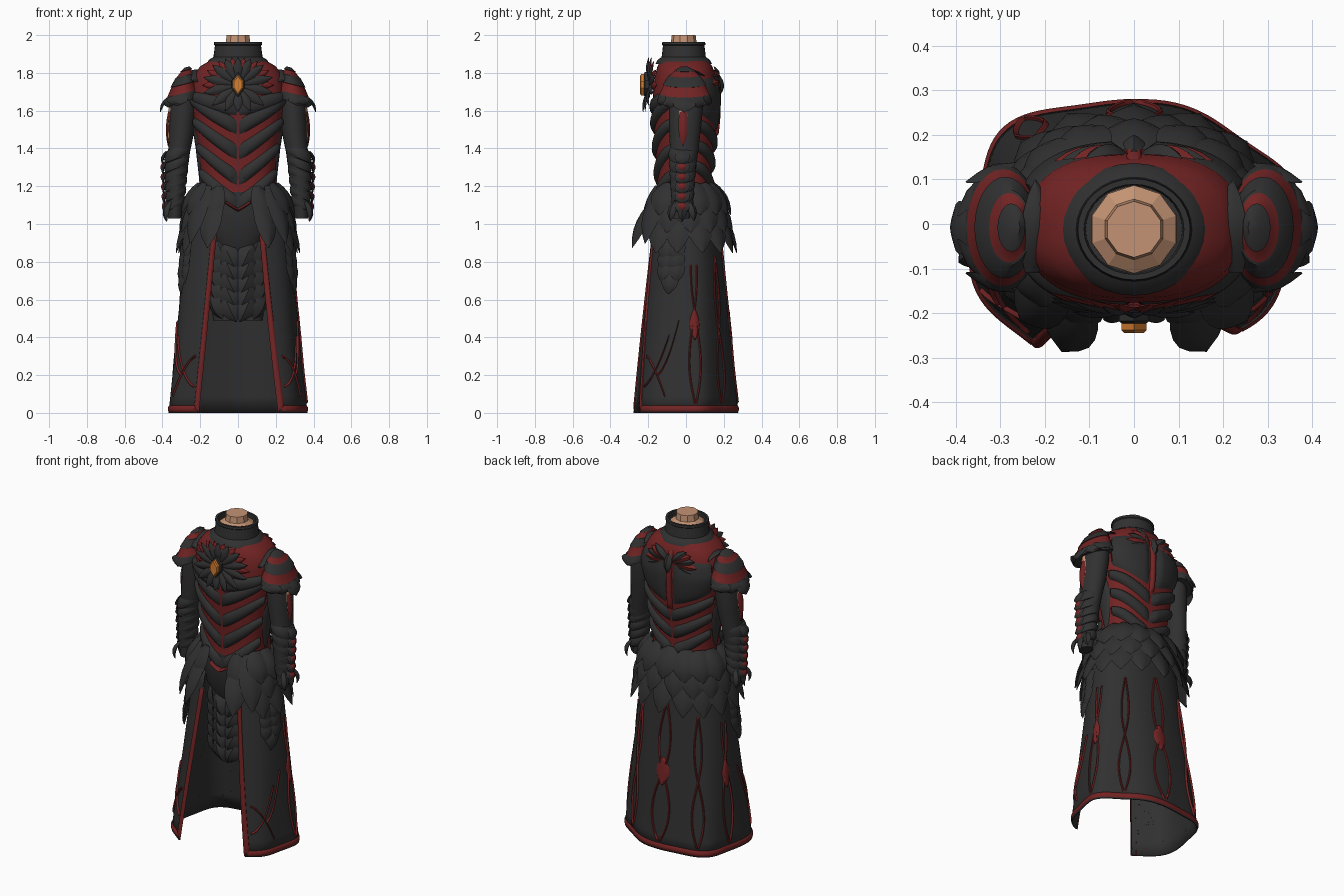
import bpy, bmesh
from math import sin, cos, pi, sqrt
from mathutils import Vector as V

if "Cube" in bpy.data.objects:
    bpy.data.objects.remove(bpy.data.objects["Cube"])

# Materials
DARK, RED, AMBER, SKIN = range(4)
MATS = []
for label, rgb in (("charcoal leather", (.03, .03, .03)), ("deep red cloth", (.17, .017, .017)),
                   ("amber gem", (.68, .21, .03)), ("skin", (.55, .29, .172))):
    m = bpy.data.materials.new(label)
    m.use_nodes = True
    m.diffuse_color = (*rgb, 1)
    m.node_tree.nodes["Principled BSDF"].inputs["Base Color"].default_value = (*rgb, 1)
    MATS.append(m)


def make(name, bm, angle=.7, thick=0):
    bmesh.ops.recalc_face_normals(bm, faces=bm.faces)
    me = bpy.data.meshes.new(name)
    bm.to_mesh(me)
    bm.free()
    ob = bpy.data.objects.new(name, me)
    bpy.context.collection.objects.link(ob)
    for m in MATS:
        me.materials.append(m)
    if thick:
        mod = ob.modifiers.new("thickness", "SOLIDIFY")
        mod.thickness = thick
        mod.offset = 0
    bpy.ops.object.select_all(action='DESELECT')
    ob.select_set(True)
    bpy.context.view_layer.objects.active = ob
    if angle:
        bpy.ops.object.shade_smooth_by_angle(angle=angle)


def grid(bm, rows, mat=DARK, wrap=True, caps=True):
    """Skin rows of points; mat may be a list with one entry per row gap."""
    vs = [[bm.verts.new(p) for p in r] for r in rows]
    n = len(rows[0])
    for i in range(len(rows) - 1):
        for j in range(n if wrap else n - 1):
            k = (j + 1) % n
            f = bm.faces.new((vs[i][j], vs[i][k], vs[i + 1][k], vs[i + 1][j]))
            f.material_index = mat[i] if isinstance(mat, list) else mat
    if wrap and caps:
        for r, e in ((vs[0], 0), (vs[-1], -1)):
            bm.faces.new(r).material_index = mat[e] if isinstance(mat, list) else mat


def power(v, p):
    return (abs(v) ** p) * (1 if v > 0 else -1)


def oval(z, cx, cy, rx, ry, n=24, tilt=0):
    turn = [2 * pi * i / n for i in range(n)]
    return [V((cx + rx * sin(a), cy - ry * cos(a), z - tilt * rx * sin(a))) for a in turn]


# Body and skirt surfaces as functions of angle (0 = front), height and offset
BODY = [(.86, .10, .09, -.02), (.95, .17, .13, -.02), (1.1, .2, .15, -.01), (1.25, .195, .142, -.01),
        (1.4, .212, .155, -.008), (1.55, .235, .168, -.005), (1.68, .25, .172, -.004),
        (1.78, .24, .162, -.004), (1.835, .2, .145, -.006), (1.87, .14, .122, -.01)]


def body(a, z, off=0):
    z = min(max(z, BODY[0][0]), BODY[-1][0])
    for lo, hi in zip(BODY, BODY[1:]):
        if z <= hi[0]:
            break
    t = (z - lo[0]) / (hi[0] - lo[0])
    rx, ry, cy = (lo[k] + (hi[k] - lo[k]) * t for k in (1, 2, 3))
    return V(((rx + off) * power(sin(a), .82), cy - (ry + off) * power(cos(a), .82), z))


def skirt(a, z, off=0):
    t = z / .95
    fold = 1 + .035 * (1 - t) * cos(6 * (a - 2.93))
    rx = .36 - .09 * t
    ry = .315 - .13 * t if cos(a) > 0 else .27 - .095 * t
    x = (rx * fold + off) * power(sin(a), .9)
    return V((x, -(ry * fold + off) * power(cos(a), .9) * (1 - .35 * x * (1 - t)), z))


def patch(bm, surf, path, mat=DARK, nu=14, nv=6, h=.02):
    """Cushioned band laid on a surface; path(u, v) gives angle and height."""
    rows = []
    for i in range(nu + 1):
        u = i / nu
        end = min(1, nu * u * (1 - u) + .05)
        rows.append([surf(*path(u, j / nv), -.004 + h * end * sqrt(max(0, sin(pi * j / nv))))
                     for j in range(nv + 1)])
    grid(bm, rows, mat, wrap=False)


def feather(bm, p, d, n, length, width, mat=DARK, curl=.02, thick=.014):
    """Ridged leaf plate starting at p, growing along d, facing n."""
    p, d, n = V(p), V(d).normalized(), V(n).normalized()
    s = d.cross(n).normalized()
    n = s.cross(d)
    rows = []
    for i, w in enumerate((.4, .78, .97, 1, .88, .56, .04)):
        t = i / 6
        c = p + d * length * t + n * curl * sin(pi * t * .8)
        rows.append([c + s * (k * width * w / 2) + n * (h * thick * (w + .1))
                     for k, h in ((-1, 0), (-.5, .75), (0, 1.2), (.5, .75), (1, 0), (0, -.3))])
    grid(bm, rows, mat)


def out(a, z=0):
    return V((sin(a), -cos(a), z))


# Torso: dark hips, red tunic
bm = bmesh.new()
levels = [r[0] for r in BODY[:3]] + [1.17, 1.25, 1.32, 1.4, 1.48, 1.55, 1.62, 1.68, 1.73, 1.78, 1.81, 1.835, 1.863, 1.87]
grid(bm, [[body(2 * pi * j / 48, z) for j in range(48)] for z in levels],
     [RED if 1.15 < z < 1.85 else DARK for z in levels[:-1]])
make("tunic", bm)

# Neck and collar
bm = bmesh.new()
grid(bm, [oval(z, 0, -.012, r, r, 10) for z, r in ((1.84, .1), (1.94, .099), (1.962, .068), (2, .063))], SKIN)
make("neck", bm, 0)
bm = bmesh.new()
grid(bm, [oval(z, 0, -.012, r, r * .9, 32) for z, r in
          ((1.848, .165), (1.868, .155), (1.884, .13), (1.945, .122), (1.95, .128), (1.963, .126), (1.963, .112), (1.86, .108))],
     caps=False)
make("collar", bm)

# Chest and back chevrons, upper back plates
bm = bmesh.new()
for s in (1, -1):
    for z0, rise in ((1.11, .17), (1.245, .17), (1.38, .17), (1.515, .15), (1.615, .06)):
        patch(bm, body, lambda u, v: (s * 1.35 * u, z0 + rise * sin(1.2 * u) + (v - .5) * (.092 - .04 * u ** 3)), h=.024)
    for z0 in (1.19, 1.3, 1.41):
        patch(bm, body, lambda u, v: (pi - s * 1.35 * u, z0 + .13 * sin(1.2 * u) + (v - .5) * (.085 - .03 * u ** 3)), h=.024)
    patch(bm, body, lambda u, v: (pi - s * (.05 + 1.15 * u), 1.48 + .1 * u + v * (.31 - .12 * u)), nv=12, h=.024)
    # dark almond on each flank
    patch(bm, body, lambda u, v: (s * pi / 2 + (v - .5) * .5 * sin(pi * u), 1.2 + .4 * u), h=.016)
make("ribbed_armour", bm)
bm = bmesh.new()
patch(bm, body, lambda u, v: (pi + (v - .5) * .09, 1.45 + .37 * u), RED, h=.022)
patch(bm, body, lambda u, v: ((u - .5) * .5, 1.075 + .09 * abs(u - .5) + (v - .5) * .02), RED, h=.04)
make("red_cords", bm)

# Chest rosette and gem: dark petals, with red ones behind the upper half
bm = bmesh.new()
for i in range(28):
    a = pi * (i + 1) / 14
    c, z = cos(a), sin(a)
    red = i % 2
    if red and z < -.1:
        continue
    feather(bm, (.022 * c, -.182 if red else -.192, 1.735 + .022 * z), (c, .2 * abs(c) + min(0, .25 * z), z),
            (.2 * c, -1, 0), .125 + .045 * c * c, .05, RED if red else DARK, .008, .009)
make("chest_rosette", bm)
bm = bmesh.new()
for y0, y1, k, mat in ((-.224, -.19, 1.2, DARK), (-.244, -.205, 1, AMBER)):
    grid(bm, [[V((q * x, y, 1.735 + q * z)) for x, z in
               ((0, .058), (.028, .02), (.028, -.014), (0, -.054), (-.028, -.014), (-.028, .02))]
              for y, q in ((y1, k), (y0 + .006, k), (y0, k * .8))], mat)
make("gem", bm, 0)

# Back rosette: fanned petals beside the nape
bm = bmesh.new()
for s in (1, -1):
    for i in range(6):
        a = -.6 + i * .27
        feather(bm, (s * .02, .155, 1.75), (s * cos(a), -.14, sin(a)), (0, 1, .25), .18 - .012 * i, .055,
                DARK if i % 2 else RED, .015)
feather(bm, (0, .16, 1.8), (0, .05, -1), (0, 1, 0), .12, .05)
make("back_rosette", bm)

# Arms, bracers and shoulder guards
for s, side in ((1, "left"), (-1, "right")):
    bm = bmesh.new()
    grid(bm, [oval(z, s * x, y, rx, ry, 20) for z, x, y, rx, ry in
              ((1.03, .335, -.025, .036, .045), (1.1, .332, -.025, .04, .05), (1.25, .328, -.02, .056, .066),
               (1.38, .312, -.01, .058, .074), (1.5, .297, -.005, .068, .084), (1.62, .288, 0, .072, .09),
               (1.74, .27, 0, .06, .085), (1.79, .25, 0, .03, .05))])
    make(side + "_sleeve", bm)
    bm = bmesh.new()
    feather(bm, (s * .35, -.015, 1.67), (s * .03, 0, -1), (s, 0, 0), .25, .045, SKIN, .01, .008)
    feather(bm, (s * .357, -.015, 1.62), (s * .03, 0, -1), (s, 0, 0), .21, .052, RED, .01, .009)
    make(side + "_sleeve_inlay", bm)
    bm = bmesh.new()
    for i in range(6):
        z, r = 1.37 - .052 * i, .064 - .003 * i
        grid(bm, [oval(z + dz, s * (.322 + .002 * i), -.018, r * k, r * 1.12 * k, 20, s * .4) for dz, k in
                  ((.04, .8), (.025, .98), (0, 1.08), (-.022, 1.02), (-.03, .85))])
        feather(bm, (s * (.377 - .002 * i), -.02, z + .015), (s * .2, 0, -1), (s, 0, .2), .075, .08, thick=.01, curl=.01)
        if i > 0:
            feather(bm, (s * (.392 - .002 * i), -.02, z + .01), (s * .12, 0, -1), (s, 0, .12), .05, .045, RED, .008, .008)
    for k in (-1, 0, 1):
        feather(bm, (s * .355, -.02 + .035 * k, 1.12), (s * .1, .2 * k, -1), (s, k * .6, 0), .11, .05)
    make(side + "_bracer", bm)
    bm = bmesh.new()
    shell = ((1.645, .298, .086, .145, DARK), (1.685, .295, .084, .135, DARK), (1.69, .294, .081, .131, RED),
             (1.738, .289, .064, .11, RED), (1.74, .289, .069, .114, DARK), (1.785, .281, .05, .085, DARK),
             (1.787, .28, .045, .078, RED), (1.812, .275, .027, .05, RED), (1.814, .275, .031, .054, DARK),
             (1.832, .268, .012, .02, DARK))
    grid(bm, [oval(z, s * x, -.008, rx, ry, 28, s * .25) for z, x, rx, ry, m in shell], [q[4] for q in shell[:-1]])
    for i in range(5):
        a = pi / 2 + (i - 2) * .6
        o = V((s * sin(a), -cos(a), 0))
        tip = i == 2
        feather(bm, V((s * .29, -.008, 1.69 - .02 * sin(a))) + V((o.x * .076, o.y * .12, 0)), o * (.5 if tip else .2) - V((0, 0, 1)),
                o + V((0, 0, .3)), .09 if tip else .06, .12, curl=.008, thick=.01)
    feather(bm, (s * .23, -.11, 1.755), (0, 1, 0), (-s * .3, 0, 1), .21, .075, curl=.05)
    make(side + "_shoulder_guard", bm)

# Feathered waist: large overlapping leaves in three rows, long ones in front
bm = bmesh.new()
for z, length, flare, shift in ((1.11, .29, .42, .5), (1.16, .23, .46, 0), (1.215, .19, .5, .5)):
    for i in range(15):
        a = 2 * pi * (i + shift) / 15
        if cos(a) > .8:
            continue
        feather(bm, body(a, z, .008), out(a) * flare - V((0, 0, 1)), out(a, flare), length, .145, curl=.015, thick=.018)
for s in (1, -1):
    for a, z, x, y, length, width in ((.42, 1.2, .2, -.2, .24, .12), (.8, 1.2, .28, -.27, .33, .13), (.5, 1.14, .15, -.45, .3, .13)):
        feather(bm, body(s * a, z, .012), (s * x, y, -1), out(s * a), length, width, thick=.018)
make("waist_feathers", bm)

# Thighs with overlapping plates
for s, side in ((1, "left"), (-1, "right")):
    bm = bmesh.new()
    grid(bm, [oval(z, s * x, -.02, r, r * 1.15, 20) for z, x, r in ((.49, .073, .06), (.7, .074, .066), (.95, .08, .075))])
    for i in range(5):
        z = .9 - .068 * i
        for k in (.9, .1):
            o = V((s * sin(k), -cos(k), 0))
            feather(bm, V((s * (.065 + .02 * k), -.02, z + .02 * k)) + o * .07, (-s * .45, -.12, -1), o, .165, .1, thick=.02)
    make(side + "_thigh", bm)
    # plates hanging over the hip, ending in a single leaf
    bm = bmesh.new()
    for i in range(4):
        for k in ((-.13, .13) if i < 3 else (0,)):
            a = s * (1.27 + k)
            feather(bm, skirt(a, .93 - .055 * i, .003), out(a) * .1 - V((0, 0, 1)) + V((0, -.15, 0)), out(a), .14, .095, curl=.012)
    make(side + "_hip_plates", bm)


# Long open skirt
def edge(z):
    return .616 - .2 * z / .95


bm = bmesh.new()
grid(bm, [[skirt(edge(z) + (2 * pi - 2 * edge(z)) * j / 96, z) for j in range(97)]
          for z in [1.04 * i / 12 for i in range(13)]], wrap=False)
make("skirt", bm, thick=.008)

# Red trim on hem and front edges
bm = bmesh.new()
patch(bm, skirt, lambda u, v: (edge(0) + (2 * pi - 2 * edge(0)) * u, .045 * v), RED, 96, 6, .014)
for s in (1, -1):
    patch(bm, skirt, lambda u, v: (s * (edge(.95 * u) + .11 * (v - .2)), .95 * u), RED, 24, 6, .016)
make("skirt_trim", bm)

# Winding embroidery
bm = bmesh.new()
for mid, amp, turns, top in ((pi, .13, 2, .85), (2.45, .11, 2, .8), (-2.45, .11, 2, .8), (1.75, .12, 1.5, .75), (-1.75, .12, 1.5, .75)):
    for k in (1, -1):
        patch(bm, skirt, lambda u, v: (mid + k * amp * sin(pi * turns * u) * (1.2 - .6 * u) + (v - .5) * .05, .04 + top * u), RED, 48, 4, .017)
for mid in (pi, 1.75, -1.75):
    patch(bm, skirt, lambda u, v: (mid + (v - .5) * .28 * sin(pi * u), .38 + .18 * u), RED, 14, 6, .018)
for s in (1, -1):
    for a0, a1, z0, z1 in ((.7, 1.2, .3, .08), (.7, 1.25, .14, .42), (1.0, 1.45, .2, .5)):
        patch(bm, skirt, lambda u, v: (s * (a0 + (a1 - a0) * u), z0 + (z1 - z0) * u ** 1.7 + (v - .5) * .02), RED, 24, 4, .017)
make("skirt_embroidery", bm)
